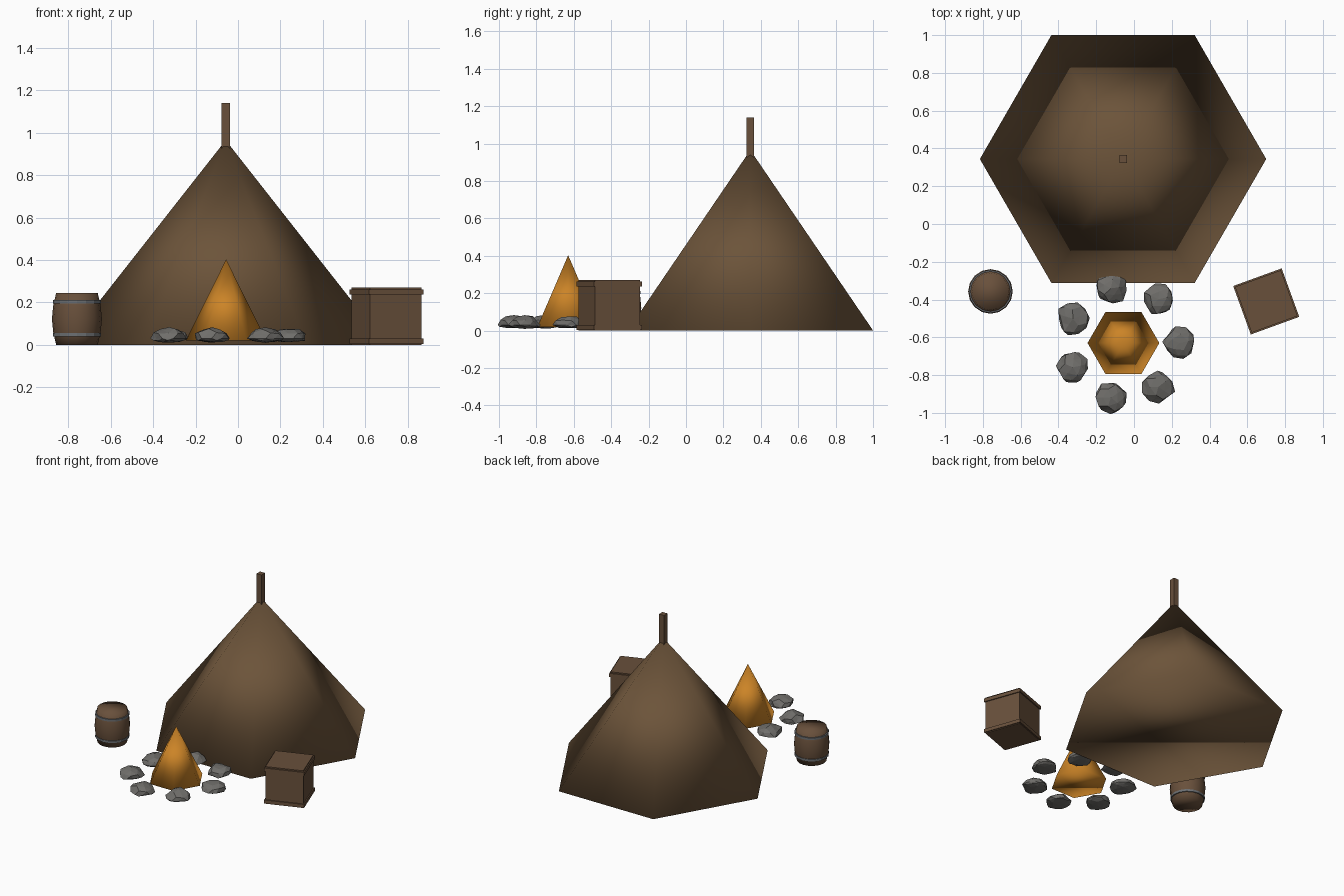
import bpy, bmesh, math, random
from mathutils import Matrix, Vector, noise

if "Cube" in bpy.data.objects:
    bpy.data.objects.remove(bpy.data.objects["Cube"])

random.seed(4)


def material(name, rgb):
    m = bpy.data.materials.new(name)
    m.diffuse_color = (*rgb, 1)
    m.use_nodes = True
    m.node_tree.nodes["Principled BSDF"].inputs["Base Color"].default_value = m.diffuse_color
    return m


CANVAS = material("canvas_brown", (0.15, 0.088, 0.042))
WOOD = material("wood_brown", (0.14, 0.08, 0.044))
FLAME = material("flame_orange", (0.60, 0.23, 0.02))
STONE = material("stone_grey", (0.16, 0.155, 0.145))
IRON = material("iron_grey", (0.15, 0.16, 0.17))


def finish(name, bm, mat, smooth=False):
    bmesh.ops.recalc_face_normals(bm, faces=bm.faces[:])
    me = bpy.data.meshes.new(name)
    for f in bm.faces:
        f.smooth = smooth
    bm.to_mesh(me)
    bm.free()
    me.materials.append(mat)
    ob = bpy.data.objects.new(name, me)
    bpy.context.collection.objects.link(ob)
    return ob


def lathe(name, profile, sides, loc, mat, closed=False, smooth=True):
    """Revolve (radius, z) points; radius 0 gives a single tip vertex."""
    bm = bmesh.new()
    rings = []
    for r, z in profile:
        if r == 0:
            rings.append([bm.verts.new((loc[0], loc[1], z))] * sides)
        else:
            rings.append([bm.verts.new((loc[0] + r * math.cos(2 * math.pi * i / sides),
                                        loc[1] + r * math.sin(2 * math.pi * i / sides), z))
                          for i in range(sides)])
    pairs = list(zip(rings, rings[1:]))
    if closed:
        pairs.append((rings[-1], rings[0]))
    for a, b in pairs:
        for i in range(sides):
            j = (i + 1) % sides
            quad = [a[i], a[j], b[j], b[i]]
            bm.faces.new(list(dict.fromkeys(quad)))
    if not closed:
        for (r, _), ring in ((profile[0], rings[0]), (profile[-1], rings[-1])):
            if r > 0:
                bm.faces.new(ring)
    return finish(name, bm, mat, smooth)


def box(name, size, loc, mat, turn=0):
    bm = bmesh.new()
    m = Matrix.Translation(loc) @ Matrix.Rotation(turn, 4, 'Z') @ Matrix.Diagonal((*size, 1))
    bmesh.ops.create_cube(bm, size=1, matrix=m)
    return finish(name, bm, mat)


# Tent: six-sided smooth cone with a centre pole
TX, TY = -0.058, 0.344
lathe("tent", [(0.758, 0), (0, 0.965)], 6, (TX, TY), CANVAS)
box("tent_pole", (0.04, 0.04, 0.24), (TX, TY, 1.02), WOOD)

# Campfire flame
FX, FY = -0.056, -0.63
lathe("flame", [(0.19, 0.02), (0, 0.403)], 6, (FX, FY), FLAME)

# Ring of seven jagged stones
for k in range(7):
    a = 2 * math.pi * k / 7
    bm = bmesh.new()
    bmesh.ops.create_icosphere(bm, subdivisions=2, radius=1)
    spin = random.random() * 6.28
    for v in bm.verts:
        p = v.co * random.uniform(0.82, 1.06)
        p = Matrix.Rotation(spin, 3, 'Z') @ p
        zs = 0.052 if p.z > 0 else 0.02
        v.co = (FX + 0.297 * math.cos(a) + p.x * 0.088,
                FY + 0.297 * math.sin(a) + p.y * 0.088,
                0.03 + p.z * zs)
    finish(f"fire_stone_{k + 1}", bm, STONE)

# Barrel with two iron hoops
BX, BY = -0.76, -0.357
lathe("barrel", [(0.098, 0), (0.112, 0.06), (0.118, 0.122), (0.112, 0.185), (0.098, 0.245)],
      16, (BX, BY), WOOD)
for name, z in (("lower_hoop", 0.047), ("upper_hoop", 0.203)):
    lathe(name, [(0.1, z - 0.008), (0.114, z - 0.008), (0.114, z + 0.008), (0.1, z + 0.008)],
          16, (BX, BY), IRON, closed=True, smooth=False)

# Crate with rims at top and bottom
CX, CY, TURN = 0.70, -0.41, math.radians(20)
box("crate", (0.258, 0.258, 0.27), (CX, CY, 0.135), WOOD, TURN)
for name, z in (("crate_lower_rim", 0.017), ("crate_upper_rim", 0.249)):
    box(name, (0.273, 0.273, 0.025), (CX, CY, z), WOOD, TURN)
